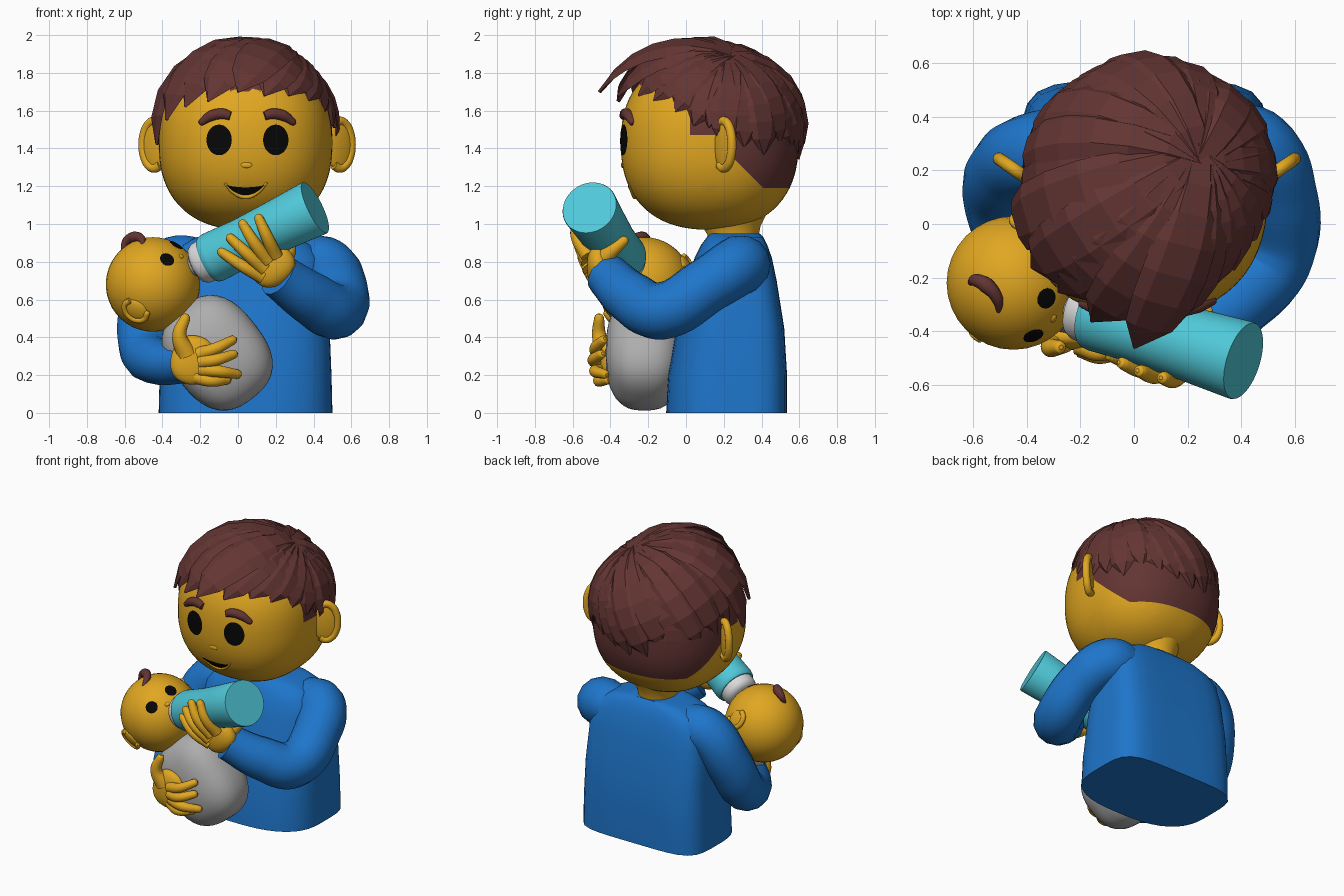
import bpy, bmesh, math, random
from mathutils import Vector as V, Matrix

random.seed(4)
if "Cube" in bpy.data.objects:
    bpy.data.objects.remove(bpy.data.objects["Cube"])


def material(name, *rgb):
    m = bpy.data.materials.new(name)
    m.use_nodes = True
    m.diffuse_color = (*rgb, 1)
    m.node_tree.nodes["Principled BSDF"].inputs["Base Color"].default_value = (*rgb, 1)
    return m


skin = material("golden skin", .75, .385, .015)
blue = material("blue shirt", .013, .18, .6)
brown = material("brown hair", .125, .036, .033)
teal = material("teal bottle", .08, .58, .69)
grey = material("grey blanket", .42, .42, .42)
white = material("white collar", .72, .72, .72)
black = material("black", .002, .002, .002)


def finish(name, bm, mats, angle=40):
    bmesh.ops.recalc_face_normals(bm, faces=bm.faces)
    me = bpy.data.meshes.new(name)
    bm.to_mesh(me)
    bm.free()
    ob = bpy.data.objects.new(name, me)
    bpy.context.collection.objects.link(ob)
    for m in mats:
        me.materials.append(m)
    if angle:
        bpy.ops.object.select_all(action='DESELECT')
        ob.select_set(True)
        bpy.context.view_layer.objects.active = ob
        bpy.ops.object.shade_smooth_by_angle(angle=math.radians(angle))


def ball(radii, power=2.0, matrix=Matrix(), seg=32):
    """Rounded solid, boxier as the power grows."""
    bm = bmesh.new()
    bmesh.ops.create_uvsphere(bm, u_segments=seg, v_segments=seg * 2 // 3, radius=1)
    for v in bm.verts:
        s = sum(abs(c) ** power for c in v.co) ** (-1 / power)
        v.co = matrix @ V([c * s * r for c, r in zip(v.co, radii)])
    return bm


def blob(name, mat, centre, radii, power=2.0, rot=Matrix()):
    finish(name, ball(radii, power, Matrix.Translation(centre) @ rot.to_4x4()), [mat])


def loft(name, mat, sections, front=2.0, back=2.0, matrix=Matrix(), n=48):
    """Skin sections of (z, centre x, centre y, half x, half y)."""
    bm, rings = bmesh.new(), []
    for z, cx, cy, hx, hy in sections:
        ring = []
        for i in range(n):
            c, s = math.cos(math.tau * i / n), math.sin(math.tau * i / n)
            p = back if s > 0 else front
            k = (abs(c) ** p + abs(s) ** p) ** (-1 / p)
            ring.append(bm.verts.new(matrix @ V((cx + hx * c * k, cy + hy * s * k, z))))
        rings.append(ring)
    for a, b in zip(rings, rings[1:]):
        for i in range(n):
            bm.faces.new((a[i], a[i - 1], b[i - 1], b[i]))
    bm.faces.new(rings[0])
    bm.faces.new(rings[-1])
    finish(name, bm, [mat])


def tube(name, mat, pts, radii, tip=True):
    """Smooth tapering limb with a rounded end."""
    pts = [V(p) for p in pts]
    radii = list(radii)
    if tip:
        d, r = (pts[-1] - pts[-2]).normalized(), radii[-1]
        pts += [pts[-1] + d * r * .6, pts[-1] + d * r * .95]
        radii += [r * .8, r * .3]
    cu = bpy.data.curves.new(name, 'CURVE')
    cu.dimensions, cu.bevel_depth, cu.bevel_resolution = '3D', 1, 5
    cu.use_fill_caps, cu.resolution_u = True, 8
    sp = cu.splines.new('BEZIER')
    sp.bezier_points.add(len(pts) - 1)
    for b, p, r in zip(sp.bezier_points, pts, radii):
        b.co, b.radius = p, r
        b.handle_left_type = b.handle_right_type = 'AUTO'
    tmp = bpy.data.objects.new(name + "_path", cu)
    bpy.context.collection.objects.link(tmp)
    bm = bmesh.new()
    bm.from_mesh(tmp.to_mesh())
    tmp.to_mesh_clear()
    bpy.data.objects.remove(tmp)
    finish(name, bm, [mat], 60)


# Torso and neck
loft("torso", blue, [(0, .04, .215, .46, .32), (.2, .04, .22, .455, .315), (.45, .04, .235, .445, .285),
                     (.7, .04, .245, .43, .235), (.82, .04, .25, .41, .205), (.89, .04, .255, .35, .175),
                     (.93, .04, .26, .26, .15), (.95, .04, .26, .15, .13)], 2.7, 5)
loft("neck", skin, [(.85, .04, .25, .12, .13), (.94, .04, .25, .12, .135), (.99, .04, .24, .135, .155),
                    (1.04, .04, .23, .16, .19), (1.1, .04, .21, .2, .24)])

# Head, with the short hair at the nape cut in as faces
HEAD, SIZE, POW = V((.04, .125, 1.43)), (.46, .47, .46), 2.35
bm = ball(SIZE, POW, Matrix.Translation(HEAD), 64)
for co, no in (((0, 0, 1.19), (0, 0, 1)), ((0, .25, 1.35), (0, 1, 1)),
               ((0, .02, 0), (0, 1, 0)), ((0, 0, 1.47), (0, 0, 1)), ((0, .2, 0), (0, 1, 0))):
    bmesh.ops.bisect_plane(bm, geom=bm.verts[:] + bm.edges[:] + bm.faces[:], plane_co=co, plane_no=no)
for f in bm.faces:
    c = f.calc_center_median()
    nape = c.y > .2 and c.z > 1.19 and c.y + c.z > 1.6
    f.material_index = int(nape or (c.y > .02 and c.z > 1.47))
finish("head", bm, [skin, brown])


def face(x, z, out=0.0):
    """Point on the front of the head."""
    k = 1 - abs((x - HEAD.x) / SIZE[0]) ** POW - abs((z - HEAD.z) / SIZE[2]) ** POW
    return V((x, HEAD.y - SIZE[1] * k ** (1 / POW) - out, z))


def plate(name, mat, cx, width, top, bottom, cols=24, rows=6):
    """Thin painted shape between a lower and an upper edge."""
    bm, grid = bmesh.new(), []
    for i in range(cols + 1):
        t = -math.cos(math.pi * i / cols)
        lo, hi = bottom(t), top(t)
        grid.append([bm.verts.new(face(cx + t * width, lo + (hi - lo) * j / rows, .006)) for j in range(rows + 1)])
    for a, b in zip(grid, grid[1:]):
        for j in range(rows):
            bm.faces.new((a[j], b[j], b[j + 1], a[j + 1]))
    bmesh.ops.remove_doubles(bm, verts=bm.verts, dist=.0001)
    finish(name, bm, [mat])


# Face and ears
for side, word in ((-1, "right"), (1, "left")):
    x = .05 + side * .15
    arc = lambda t: .081 * math.sqrt(max(0, 1 - t * t))
    plate(word + "_eye", black, x, .067, lambda t: 1.445 + arc(t), lambda t: 1.445 - arc(t))
    brow = [face(.05 + side * d, z, .001) for d, z in ((.09, 1.572), (.13, 1.583), (.19, 1.573), (.24, 1.54))]
    tube(word + "_eyebrow", brown, brow, (.023, .029, .029, .019))
    turn = Matrix.Rotation(side * math.radians(35), 3, 'Z')
    spot = V((.048 + side * .49, .2, 1.42))
    blob(word + "_ear", skin, spot, (.085, .022, .135), 2, turn)
    rim = [spot + turn @ V((side * .075 * math.cos(a), 0, .125 * math.sin(a)))
           for a in [math.radians(d) for d in range(-120, 121, 30)]]
    tube(word + "_ear_rim", skin, rim, [.024] * 9)
blob("nose", skin, face(.045, 1.312), (.03, .007, .015))
plate("mouth", black, .04, .102, lambda t: 1.194 + .012 * t * t, lambda t: 1.153 + .053 * t * t)
tube("lower_lip", skin, [face(.04 + d, 1.143 + 6 * d * d, 0) for d in (-.11, -.06, 0, .06, .11)],
     (.006, .01, .012, .01, .006))

# Hair: a cap and overlapping faceted locks swept from the crown
bm = ball((.465, .475, .47), 2.25, Matrix.Translation(HEAD + V((0, .005, .01))), 32)
bmesh.ops.bisect_plane(bm, geom=bm.verts[:] + bm.edges[:] + bm.faces[:], plane_co=(0, .12, 1.58),
                       plane_no=(0, .3, 1), clear_inner=True)
finish("hair_cap", bm, [brown], 0)
CROWN = V((.25, .24, 1.88)) - HEAD


def lock(name, end, width, bulge, steps=7):
    end = V(end) - HEAD
    path = []
    for i in range(steps + 1):
        t = i / steps
        d = CROWN.normalized().slerp(end.normalized(), t)
        path.append(d * (CROWN.length * (1 - t) + end.length * t + bulge * math.sin(math.pi * t)))
    bm, rings = bmesh.new(), []
    for i, p in enumerate(path):
        t = i / steps
        along = path[min(i + 1, steps)] - path[max(i - 1, 0)]
        up = (p - along * p.dot(along) / along.length_squared).normalized()
        side = along.cross(up).normalized()
        w = width * (.4 + .6 * math.sin(math.pi * min(t * .8 + .05, 1)))
        w *= 1 if t < .75 else 1.06 - ((t - .75) / .25) ** 2
        h = .025 * (1 - .7 * t * t)
        rings.append([bm.verts.new(HEAD + p + side * a * w + up * b * h)
                      for a, b in ((-.5, -.5), (-.22, 1), (.3, .8), (.5, -.6), (0, -1.6))])
    for a, b in zip(rings, rings[1:]):
        for j in range(5):
            bm.faces.new((a[j - 1], a[j], b[j], b[j - 1]))
    bm.faces.new(rings[0])
    bm.faces.new(rings[-1])
    finish(name, bm, [brown], 0)


fringe = [(-.43, -.02, 1.42, .27, .035), (-.38, -.16, 1.55, .27, .035), (-.28, -.25, 1.62, .27, .03),
          (-.16, -.36, 1.65, .26, .02), (0, -.46, 1.7, .26, 0), (.14, -.36, 1.68, .24, .015),
          (.27, -.25, 1.68, .24, .02), (.37, -.17, 1.65, .22, .02), (.45, -.06, 1.59, .2, .02),
          (.5, .04, 1.52, .18, .015), (.515, .12, 1.51, .16, .015)]
for i, (x, y, z, w, bulge) in enumerate(fringe):
    lock(f"fringe_lock_{i + 1}", (x, y, z), w, bulge)
for i in range(13):
    a = math.radians(8 + i * 14.4)
    lock(f"back_lock_{i + 1}", (.05 + .47 * math.cos(a), .13 + .465 * math.sin(a),
                                1.45 - .08 * math.sin(a) + random.uniform(-.04, .04)),
         .2, random.uniform(.02, .045))

# Arms
tube("left_arm", blue, [(.3, .3, .78), (.44, .28, .78), (.53, .12, .68), (.515, -.13, .54), (.38, -.29, .61),
                        (.21, -.42, .73)], (.14, .16, .15, .152, .14, .118), False)
tube("right_arm", blue, [(-.2, .28, .79), (-.34, .27, .78), (-.47, .2, .57), (-.49, .06, .34), (-.42, -.14, .27),
                         (-.27, -.33, .26)], (.14, .155, .15, .14, .12, .105), False)


def hand(word, palm, radii, tilt, fingers, thumb):
    blob(word + "_palm", skin, palm, radii, 2.3, Matrix.Rotation(math.radians(tilt), 3, 'Y'))
    for i, f in enumerate(fingers):
        tube(f"{word}_finger_{i + 1}", skin, f, (.038, .032, .025))
    tube(word + "_thumb", skin, thumb, (.055, .038, .027))


hand("left", (.185, -.465, .775), (.12, .06, .1), -35,
     [[(.13, -.49, .72), (.02, -.52, .78), (-.085, -.49, .85)],
      [(.14, -.51, .76), (.04, -.545, .85), (-.04, -.52, .925)],
      [(.16, -.52, .8), (.08, -.565, .91), (.025, -.55, 1.0)],
      [(.2, -.52, .83), (.15, -.58, .94), (.11, -.575, 1.03)]],
     [(.23, -.45, .8), (.27, -.39, .86), (.27, -.33, .91)])
hand("right", (-.24, -.42, .28), (.115, .05, .13), 15,
     [[(-.21, -.45, .31), (-.12, -.48, .34), (-.03, -.44, .385)],
      [(-.2, -.46, .27), (-.12, -.49, .28), (-.025, -.45, .31)],
      [(-.2, -.45, .23), (-.1, -.48, .22), (-.005, -.43, .205)],
      [(-.22, -.43, .19), (-.14, -.46, .17), (-.06, -.42, .175)]],
     [(-.27, -.43, .31), (-.31, -.46, .41), (-.28, -.46, .5)])

# Baby: wrapped body, head with its own facing frame
blob("baby_blanket", grey, (-.11, -.22, .318), (.25, .205, .305), 2.6, Matrix.Rotation(math.radians(-38), 3, 'Y'))
baby = V((-.45, -.22, .68))
ear = V((-.3, -.83, -.47)).normalized()
look = V((.54, -.54, .65)).normalized()
frame = Matrix((ear, look, ear.cross(look))).transposed()
blob("baby_head", skin, baby, (.25, .25, .25))
for s, word in ((1, "right"), (-1, "left")):
    blob(f"baby_{word}_ear", skin, baby + ear * s * .245 - look * .03, (.02, .055, .065), 2, frame)
    rim = [baby + frame @ V((s * .25, -.03 + .055 * math.cos(a), .065 * math.sin(a)))
           for a in [math.radians(d) for d in range(60, 301, 40)]]
    tube(f"baby_{word}_ear_rim", skin, rim, [.016] * 7)
    d = (ear * s * .33 + look * .92 + frame.col[2] * .13).normalized()
    blob(f"baby_{word}_eye", black, baby + d * .249, (.039, .039, .004), 2, d.to_track_quat('Z', 'Y').to_matrix())
blob("baby_nose", skin, baby + (look - frame.col[2] * .08) * .25, (.017, .006, .012), 2, frame)
tube("baby_curl", brown, [(-.61, -.22, .86), (-.59, -.21, .91), (-.55, -.23, .93), (-.51, -.28, .92), (-.505, -.33, .89)],
     (.01, .024, .03, .022, .006))

# Bottle, lathed along its tilted axis
neck_end, base = V((-.14, -.34, .82)), V((.405, -.51, 1.085))
axis = Matrix.Translation(neck_end) @ (base - neck_end).to_track_quat('Z', 'Y').to_matrix().to_4x4()
for name, mat, profile in (
        ("bottle", teal, ((-.025, .122), (-.015, .13), (.01, .135), (.2, .13), (.4, .138), (.625, .15), (.633, .147))),
        ("bottle_collar", white, ((-.1, .075), (-.088, .1), (-.065, .113), (-.02, .116))),
        ("bottle_teat", white, ((-.16, .02), (-.13, .035), (-.11, .055), (-.09, .08)))):
    loft(name, mat, [(z, 0, 0, r, r) for z, r in profile], matrix=axis)
